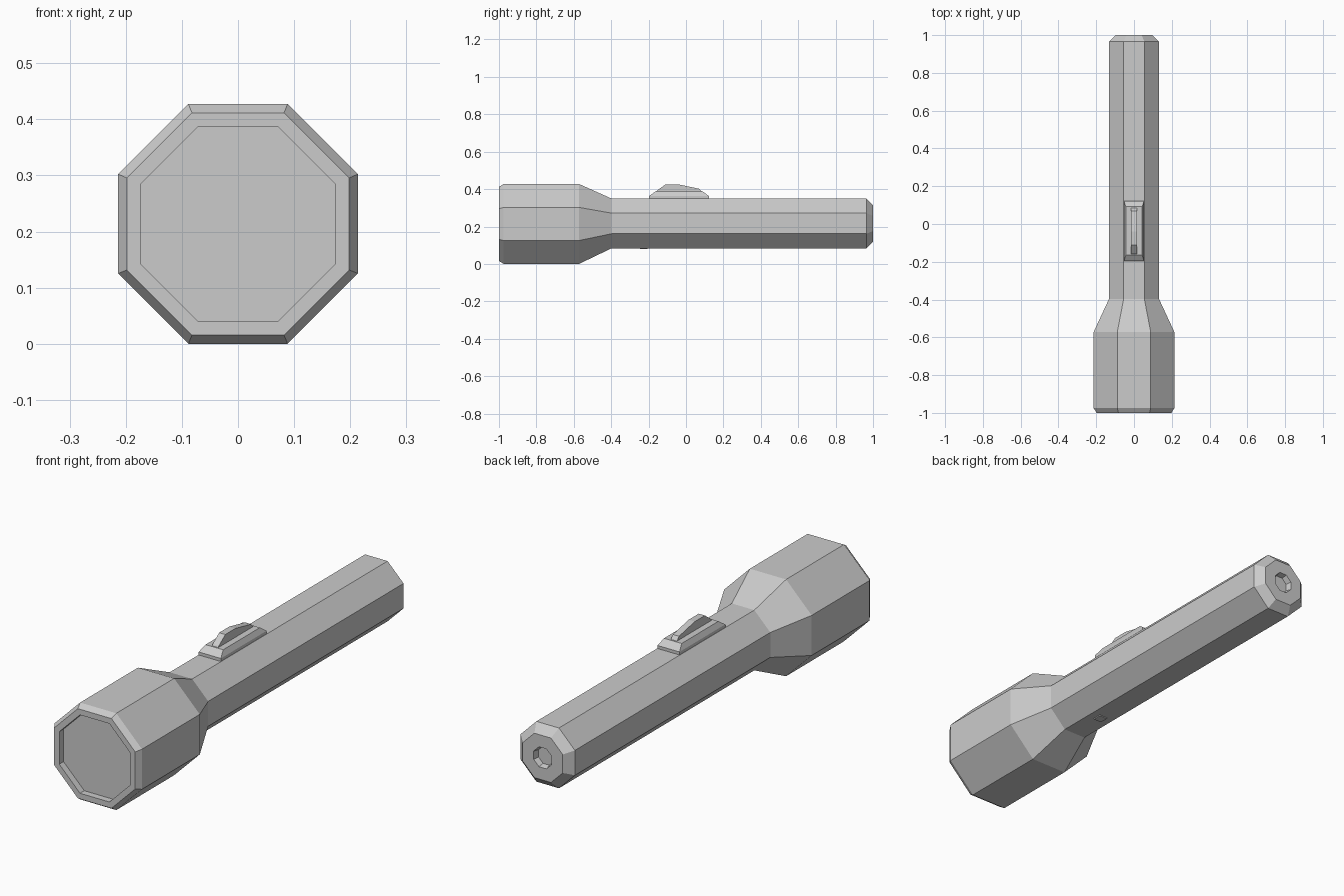
import bpy, bmesh, math

if "Cube" in bpy.data.objects:
    bpy.data.objects.remove(bpy.data.objects["Cube"])


def finish(name, bm):
    bmesh.ops.recalc_face_normals(bm, faces=bm.faces)
    mesh = bpy.data.meshes.new(name)
    bm.to_mesh(mesh)
    bm.free()
    obj = bpy.data.objects.new(name, mesh)
    bpy.context.collection.objects.link(obj)
    return obj


def skin(name, rings):
    """Bridge successive closed rings of points and cap both ends."""
    bm = bmesh.new()
    loops = [[bm.verts.new(p) for p in ring] for ring in rings]
    n = len(loops[0])
    for a, b in zip(loops, loops[1:]):
        for i in range(n):
            j = (i + 1) % n
            bm.faces.new((a[i], a[j], b[j], b[i]))
    bm.faces.new(loops[0])
    bm.faces.new(loops[-1])
    return finish(name, bm)


def octagon(y, apothem, cz):
    r = apothem / math.cos(math.pi / 8)
    angles = [math.pi / 8 + k * math.pi / 4 for k in range(8)]
    return [(r * math.cos(a), y, cz + r * math.sin(a)) for a in angles]


def rectangle(x, y0, y1, z):
    return [(-x, y0, z), (x, y0, z), (x, y1, z), (-x, y1, z)]


HEAD, BODY = 0.2137, 0.2165

# Eight-sided casing: recessed lens, head, neck, handle, recessed tail
skin("flashlight_casing", [octagon(*s) for s in [
    (-0.97, 0.173, HEAD),
    (-1.0, 0.173, HEAD),
    (-1.0, 0.198, HEAD),
    (-0.975, 0.2137, HEAD),
    (-0.572, 0.2137, HEAD),
    (-0.398, 0.133, BODY),
    (0.965, 0.133, BODY),
    (1.0, 0.098, BODY),
    (1.0, 0.044, BODY),
    (0.975, 0.038, BODY),
]])

# Switch base with sloped shoulders
skin("switch_base", [
    rectangle(0.054, -0.197, 0.122, 0.34),
    rectangle(0.054, -0.197, 0.122, 0.363),
    rectangle(0.043, -0.165, 0.092, 0.386),
])

# Thumb slider fin on the switch
profile = [(-0.163, 0.38), (-0.155, 0.392), (-0.11, 0.425), (-0.04, 0.425),
           (0.07, 0.402), (0.09, 0.38)]
skin("switch_slider", [[(x, y, z) for y, z in profile] for x in (-0.015, 0.015)])

# Small stud under the handle
skin("underside_stud", [
    rectangle(0.02, -0.245, -0.205, 0.09),
    rectangle(0.02, -0.245, -0.205, 0.079),
])
